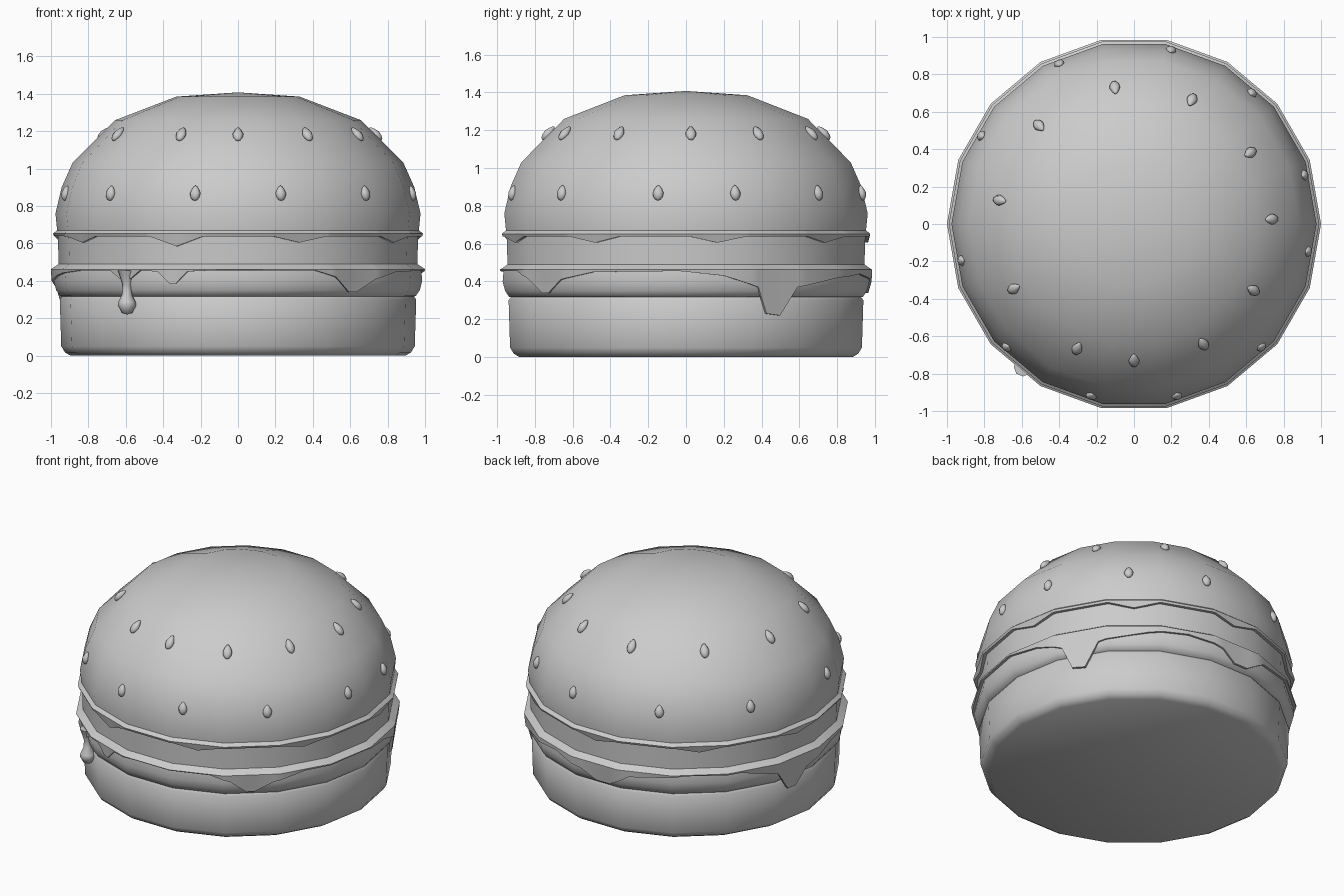
import bpy, bmesh, math
from mathutils import Matrix, Vector

if "Cube" in bpy.data.objects:
    bpy.data.objects.remove(bpy.data.objects["Cube"])

SIDES = 18
STEP = 360 / SIDES


def poly(deg):
    # radius factor that keeps points on the 18-sided outline
    return math.cos(math.radians(STEP / 2)) / math.cos(math.radians(deg % STEP - STEP / 2))


def polar(r, deg, z):
    a = math.radians(deg)
    return Vector((r * math.cos(a), r * math.sin(a), z))


def finish(bm, name, angle=50):
    bmesh.ops.recalc_face_normals(bm, faces=bm.faces)
    mesh = bpy.data.meshes.new(name)
    bm.to_mesh(mesh)
    bm.free()
    ob = bpy.data.objects.new(name, mesh)
    bpy.context.collection.objects.link(ob)
    bpy.ops.object.select_all(action='DESELECT')
    ob.select_set(True)
    bpy.context.view_layer.objects.active = ob
    bpy.ops.object.shade_smooth_by_angle(angle=math.radians(angle))
    return ob


def bridge(bm, a, b):
    n = len(a)
    for i in range(n):
        j = (i + 1) % n
        bm.faces.new((a[i], a[j], b[j], b[i]))


def lathe(name, profile, sides=SIDES, angle=50):
    # closed turned shape; a zero radius closes to a point
    bm = bmesh.new()
    rings = [[bm.verts.new(polar(max(r, 1e-6), 360 * i / sides, z)) for i in range(sides)]
             for r, z in profile]
    for a, b in zip(rings, rings[1:]):
        bridge(bm, a, b)
    bm.faces.new(rings[0])
    bm.faces.new(rings[-1])
    bmesh.ops.remove_doubles(bm, verts=bm.verts, dist=1e-4)
    return finish(bm, name, angle)


def skirt(name, section, edge, low_radius):
    # sheet with an outer edge hanging to the height given by (angle, z) points
    def height(d):
        for (d0, z0), (d1, z1) in zip(edge, edge[1:]):
            if d0 <= d <= d1:
                return z0 + (z1 - z0) * (d - d0) / (d1 - d0)
        return edge[-1][1]
    angles = sorted({d for d, z in edge[:-1]} | {-180 + STEP * i for i in range(SIDES)})
    bm = bmesh.new()
    rings = []
    for r, z in section:
        rings.append([bm.verts.new(polar(r * poly(d), d, z)) for d in angles])
    for inset in (0, 0.018):
        rings.append([bm.verts.new(polar((low_radius(height(d)) - inset) * poly(d), d, height(d)))
                      for d in angles])
    for a, b in zip(rings, rings[1:] + rings[:1]):
        bridge(bm, a, b)
    return finish(bm, name, 40)


# buns, patty and middle slice
lathe("bottom_bun", [(0.895, 0), (0.925, 0.018), (0.945, 0.05), (0.953, 0.3), (0.94, 0.318)])
lathe("patty", [(0.90, 0.312), (0.95, 0.318), (0.972, 0.35), (0.985, 0.40), (0.98, 0.455), (0.94, 0.48)])
lathe("middle_slice", [(0.958, 0.47), (0.964, 0.655)])
lathe("top_bun", [(0.965, 0.65), (0.976, 0.76), (0.943, 0.9), (0.885, 1.03),
                  (0.655, 1.26), (0.33, 1.385), (0, 1.408)])

# melted cheese with uneven drips
cheese_edge = [(-180, .40), (-170, .43), (-150, .455), (-134, .455), (-130, .41), (-126, .41),
               (-122, .455), (-116, .45), (-112, .385), (-110, .385), (-106, .45), (-95, .458),
               (-65, .455), (-58, .42), (-52, .34), (-49, .34), (-42, .41), (-30, .45), (-2, .455),
               (12, .43), (23, .37), (26.5, .23), (31.5, .22), (37, .37), (55, .42), (70, .44),
               (84, .40), (90, .34), (96, .34), (104, .42), (125, .455), (145, .45), (160, .39),
               (166, .25), (170, .25), (175, .36), (180, .40)]
skirt("cheese", [(0.90, 0.475), (0.955, 0.492), (1.0, 0.462)], cheese_edge,
      lambda z: min(0.997, max(0.968, 0.968 + (z - 0.3) * 0.29)))

# long hanging drop at the front left
drop = lathe("cheese_drop", [(0, 0.22), (0.028, 0.228), (0.05, 0.27), (0.046, 0.288),
                             (0.026, 0.33), (0.024, 0.38), (0.04, 0.43), (0.05, 0.455)], 8)
drop.location = polar(0.968, -127.8, 0)

# upper sheet with nine shallow points
upper_edge = [(-180, 0.642)]
for k in range(9):
    c = -150 + 40 * k - (0 if -150 + 40 * k < 180 else 360)
    low = 0.585 if k == 1 else 0.605
    upper_edge += [(c - 9, 0.638), (c, low), (c + 9, 0.638)]
upper_edge = sorted(upper_edge) + [(180, 0.642)]
skirt("upper_sheet", [(0.90, 0.66), (0.965, 0.672), (0.99, 0.652)], upper_edge,
      lambda z: 0.984 if z > 0.63 else 0.978)

# sesame seeds in two rings
def seed_ring(name, degs, r, z, tilt, length):
    bm = bmesh.new()
    t = math.radians(tilt)
    for d in degs:
        side = polar(1, d + 90, 0)
        up = polar(-math.sin(t), d, math.cos(t))
        out = side.cross(up)
        m = Matrix((side, out, up)).transposed().to_4x4()
        m.translation = polar(r * poly(d), d, z) + out * 0.004
        s = bmesh.ops.create_uvsphere(bm, u_segments=8, v_segments=6, radius=1)["verts"]
        for v in s:
            w = 1 - 0.4 * max(v.co.z, 0)
            lift = v.co.z * length / 2
            v.co = m @ Vector((v.co.x * 0.029 * w, v.co.y * 0.022 * w, lift))
    finish(bm, name, 60)


seed_ring("upper_seeds", (98, 65, 31.5, 2, -29, -60, -90, -114.5, -151.7, 170, 134),
          0.737, 1.182, 43, 0.095)
seed_ring("lower_seeds", (78, 48, 16, -9, -44, -76, -104, -136, -168, 150, 115),
          0.952, 0.868, 12, 0.083)
